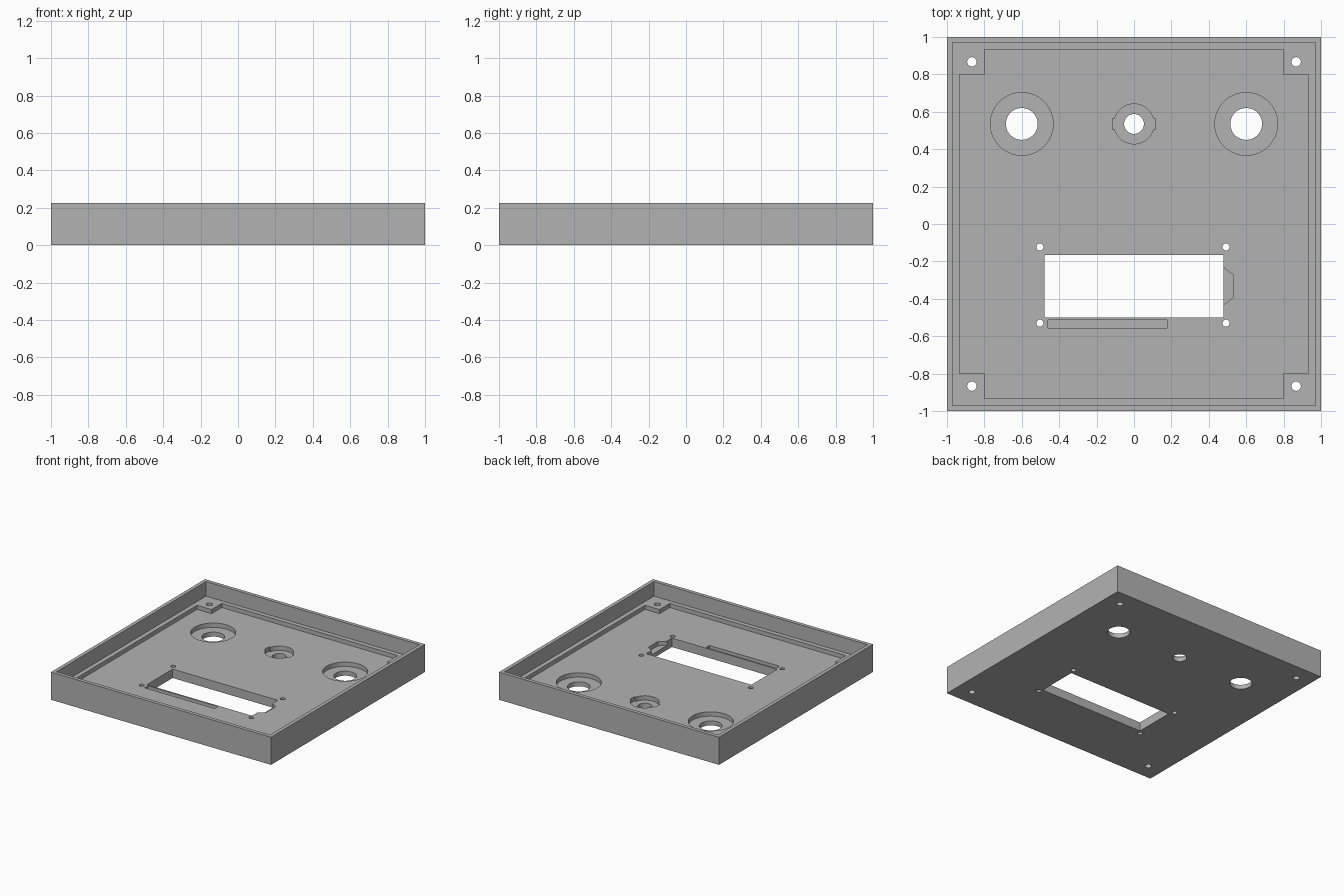
import bpy
import bmesh
from math import cos, sin, pi

cube = bpy.data.objects.get("Cube")
if cube:
    bpy.data.objects.remove(cube, do_unlink=True)

HEIGHT = 0.227
LEDGE = 0.107      # lid seat and corner pads
FLOOR = 0.073      # inside floor
POCKET = 0.037     # bottom of counterbores and reliefs
ABOVE, BELOW = 0.4, -0.1

grey = bpy.data.materials.new("plain grey")
grey.use_nodes = True
grey.diffuse_color = (0.45, 0.45, 0.45, 1)
grey.node_tree.nodes["Principled BSDF"].inputs["Base Color"].default_value = grey.diffuse_color


def prism(name, outline, z0, z1):
    """Extrude a counter-clockwise outline from z0 to z1."""
    bm = bmesh.new()
    face = bm.faces.new([bm.verts.new((x, y, z0)) for x, y in outline])
    top = bmesh.ops.extrude_face_region(bm, geom=[face])["geom"]
    verts = [v for v in top if isinstance(v, bmesh.types.BMVert)]
    bmesh.ops.translate(bm, verts=verts, vec=(0, 0, z1 - z0))
    bmesh.ops.recalc_face_normals(bm, faces=bm.faces)
    mesh = bpy.data.meshes.new(name)
    bm.to_mesh(mesh)
    bm.free()
    mesh.materials.append(grey)
    obj = bpy.data.objects.new(name, mesh)
    bpy.context.collection.objects.link(obj)
    return obj


def rect(x0, x1, y0, y1):
    return [(x0, y0), (x1, y0), (x1, y1), (x0, y1)]


def circle(x, y, r, n=48):
    return [(x + r * cos(2 * pi * i / n), y + r * sin(2 * pi * i / n)) for i in range(n)]


tray = prism("enclosure_tray", rect(-1, 1, -1, 1), 0, HEIGHT)


def cut(outline, z0=BELOW):
    """Remove everything inside the outline above z0."""
    cutter = prism("cutter", outline, z0, ABOVE)
    cutter.hide_render = True
    mod = tray.modifiers.new("cut", "BOOLEAN")
    mod.operation = "DIFFERENCE"
    mod.solver = "EXACT"
    mod.object = cutter
    bpy.context.view_layer.update()
    old = tray.data
    graph = bpy.context.evaluated_depsgraph_get()
    tray.data = bpy.data.meshes.new_from_object(tray.evaluated_get(graph))
    tray.modifiers.clear()
    bpy.data.meshes.remove(old)
    bpy.data.objects.remove(cutter, do_unlink=True)


# Lid opening, then the floor recess that leaves square corner pads
cut(rect(-0.97, 0.97, -0.97, 0.97), LEDGE)
a, b = 0.933, 0.8
cut([(-b, -a), (b, -a), (b, -b), (a, -b), (a, b), (b, b),
     (b, a), (-b, a), (-b, b), (-a, b), (-a, -b), (-b, -b)], FLOOR)

# Two large counterbored holes
for x in (-0.6, 0.6):
    cut(circle(x, 0.535, 0.168), POCKET)
    cut(circle(x, 0.535, 0.085))

# Small counterbored hole with two key notches
cut(circle(0, 0.535, 0.107), POCKET)
cut(rect(-0.116, 0.116, 0.505, 0.565), POCKET)
cut(circle(0, 0.535, 0.053))

# Display window with connector relief and a pin slot
cut([(0.45, -0.433), (0.478, -0.433), (0.53, -0.393), (0.53, -0.272),
     (0.478, -0.232), (0.45, -0.232)], POCKET)
cut(rect(-0.46, 0.176, -0.555, -0.513), POCKET)
cut(rect(-0.478, 0.478, -0.5, -0.166))

# Screw holes: display and corners
for x in (-0.503, 0.492):
    for y in (-0.53, -0.123):
        cut(circle(x, y, 0.019, 24))
for x in (-0.867, 0.867):
    for y in (-0.867, 0.867):
        cut(circle(x, y, 0.025, 24))

# Smooth bores, sharp edges
bpy.context.view_layer.objects.active = tray
tray.select_set(True)
bpy.ops.object.shade_smooth_by_angle(angle=pi / 6)
